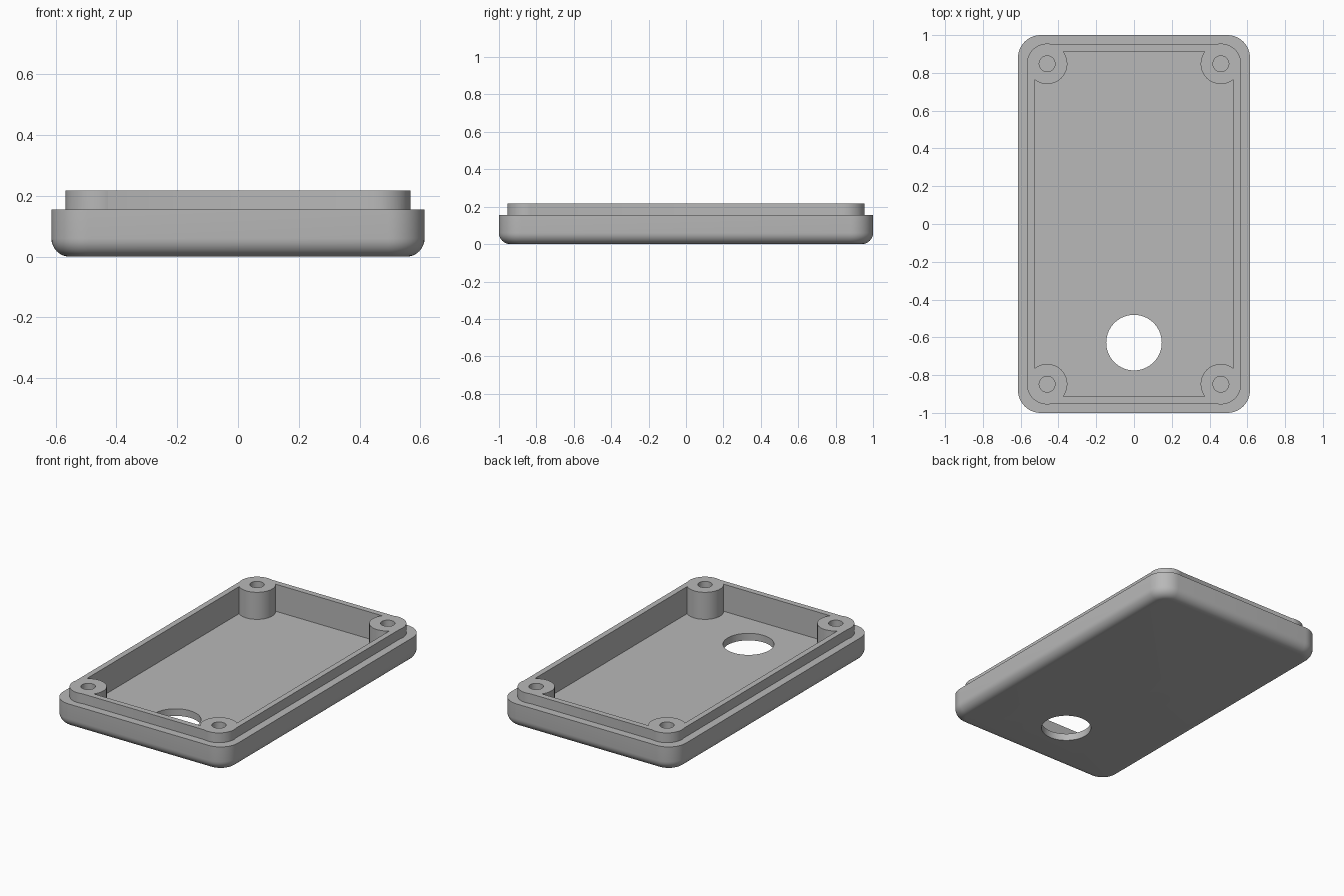
import bpy, bmesh, math

cube = bpy.data.objects.get("Cube")
if cube:
    bpy.data.objects.remove(cube, do_unlink=True)

HALF_X, HALF_Y, CORNER = 0.614, 1.0, 0.12
FLOOR, STEP, TOP = 0.045, 0.155, 0.217
FILLET = 0.06
POST_X, POST_Y, POST_R, SCREW_R = 0.46, 0.848, 0.107, 0.042
SEG = 12

grey = bpy.data.materials.new("matte grey")
grey.use_nodes = True
colour = (0.48, 0.48, 0.48, 1)
grey.diffuse_color = colour
bsdf = next(n for n in grey.node_tree.nodes if n.type == 'BSDF_PRINCIPLED')
bsdf.inputs["Base Color"].default_value = colour


def rounded_ring(inset, radius):
    """Outline of a rounded rectangle, anticlockwise."""
    cx, cy = HALF_X - inset - radius, HALF_Y - inset - radius
    points = []
    for i, (sx, sy) in enumerate(((1, 1), (-1, 1), (-1, -1), (1, -1))):
        for k in range(SEG + 1):
            a = math.pi / 2 * (i + k / SEG)
            points.append((sx * cx + radius * math.cos(a), sy * cy + radius * math.sin(a)))
    return points


def finish(bm, name):
    bmesh.ops.recalc_face_normals(bm, faces=bm.faces)
    mesh = bpy.data.meshes.new(name)
    bm.to_mesh(mesh)
    bm.free()
    mesh.materials.append(grey)
    obj = bpy.data.objects.new(name, mesh)
    bpy.context.collection.objects.link(obj)
    return obj


def loft(name, sections):
    """Closed solid through (inset, radius, z) sections."""
    bm = bmesh.new()
    rings = [[bm.verts.new((x, y, z)) for x, y in rounded_ring(i, r)] for i, r, z in sections]
    for low, high in zip(rings, rings[1:]):
        for k in range(len(low)):
            n = (k + 1) % len(low)
            bm.faces.new((low[k], low[n], high[n], high[k]))
    bm.faces.new(rings[0])
    bm.faces.new(rings[-1])
    return finish(bm, name)


def cylinder(name, x, y, radius, z0, z1, sides=48):
    bm = bmesh.new()
    bmesh.ops.create_cone(bm, cap_ends=True, segments=sides, radius1=radius,
                          radius2=radius, depth=z1 - z0)
    bmesh.ops.translate(bm, verts=bm.verts, vec=(x, y, (z0 + z1) / 2))
    return finish(bm, name)


def box(name, hx, hy, z0, z1):
    bm = bmesh.new()
    bmesh.ops.create_cube(bm, size=1)
    bmesh.ops.scale(bm, verts=bm.verts, vec=(2 * hx, 2 * hy, z1 - z0))
    bmesh.ops.translate(bm, verts=bm.verts, vec=(0, 0, (z0 + z1) / 2))
    return finish(bm, name)


def combine(target, tool, operation):
    mod = target.modifiers.new("combine", 'BOOLEAN')
    mod.operation, mod.solver, mod.object = operation, 'EXACT', tool
    bpy.context.view_layer.objects.active = target
    bpy.ops.object.modifier_apply(modifier=mod.name)
    bpy.data.objects.remove(tool, do_unlink=True)


# Outer shell: rounded bottom edge, straight wall, then the stepped-in lip
sections = []
for k in range(9):
    a = math.pi / 2 * k / 8
    inset = FILLET * (1 - math.sin(a))
    sections.append((inset, CORNER - inset, FILLET * (1 - math.cos(a))))
sections += [(0, CORNER, STEP), (0.05, 0.1, STEP), (0.05, 0.1, TOP + 0.04)]
shell = loft("enclosure_half", sections)

# Hollow interior
combine(shell, box("cavity", 0.528, 0.913, FLOOR, 0.4), 'DIFFERENCE')

# Corner screw posts with blind holes
corners = [(sx * POST_X, sy * POST_Y) for sx in (-1, 1) for sy in (-1, 1)]
for x, y in corners:
    combine(shell, cylinder("post", x, y, POST_R, FLOOR - 0.008, TOP + 0.06, 64), 'UNION')
for x, y in corners:
    combine(shell, cylinder("screw_hole", x, y, SCREW_R, FLOOR + 0.01, 0.4, 32), 'DIFFERENCE')

# Level rim and the round opening through the floor
combine(shell, box("trim", 2, 2, TOP, 0.6), 'DIFFERENCE')
combine(shell, cylinder("opening", 0, -0.628, 0.147, -0.1, 0.1, 64), 'DIFFERENCE')

bpy.ops.object.select_all(action='DESELECT')
shell.select_set(True)
bpy.context.view_layer.objects.active = shell
bpy.ops.object.shade_smooth_by_angle(angle=math.radians(30))
